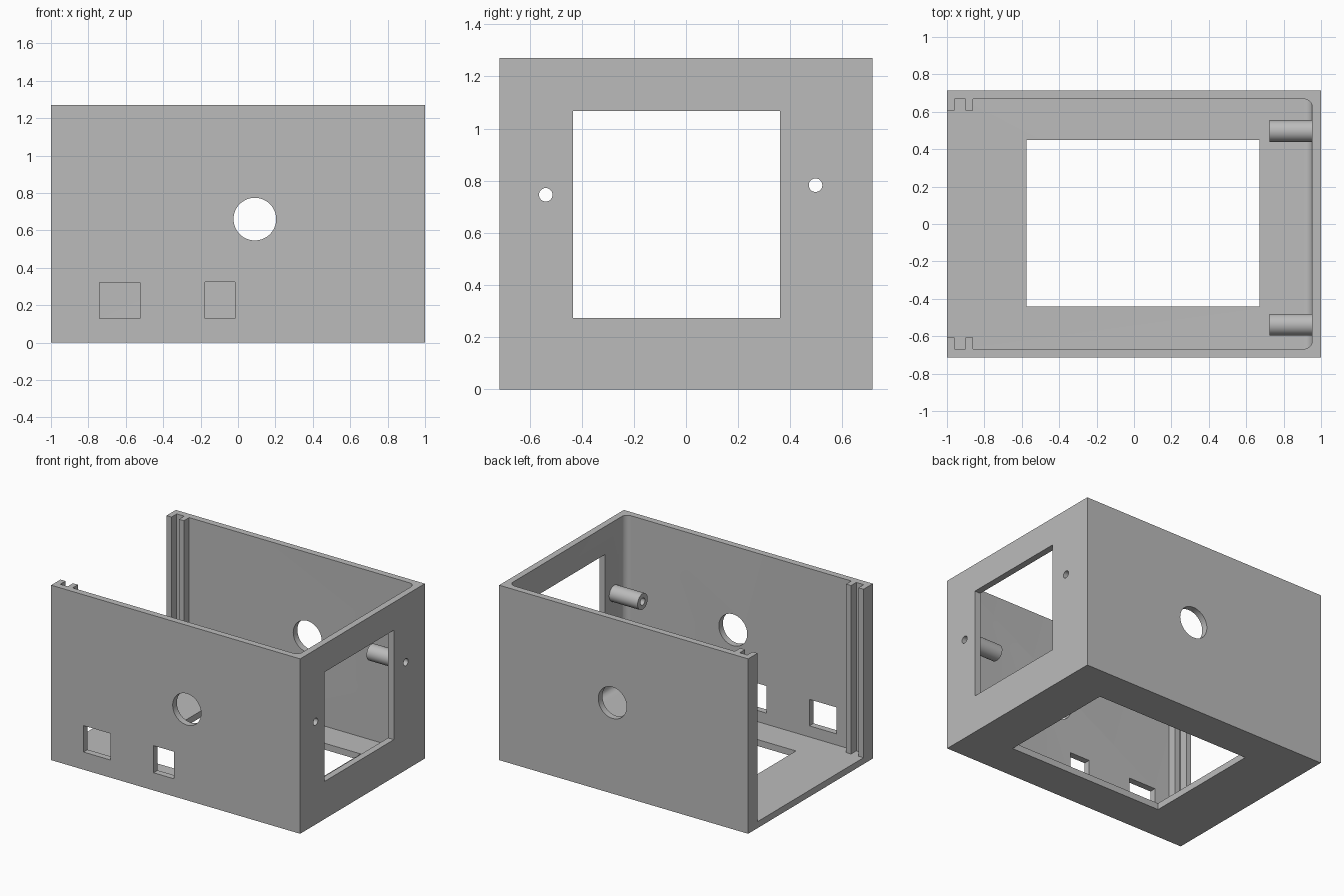
import bpy, bmesh, math
from mathutils import Matrix, Vector

if "Cube" in bpy.data.objects:
    bpy.data.objects.remove(bpy.data.objects["Cube"], do_unlink=True)

L, W, H, T = 1.0, 0.715, 1.27, 0.047   # half length, half width, height, wall

grey = bpy.data.materials.new("plain grey")
grey.use_nodes = True
colour = (0.5, 0.5, 0.5, 1)
grey.diffuse_color = colour
grey.node_tree.nodes["Principled BSDF"].inputs["Base Color"].default_value = colour


def finish(name, bm):
    mesh = bpy.data.meshes.new(name)
    bm.to_mesh(mesh)
    bm.free()
    mesh.materials.append(grey)
    obj = bpy.data.objects.new(name, mesh)
    bpy.context.collection.objects.link(obj)
    return obj


def box_bm(lo, hi):
    lo, hi = Vector(lo), Vector(hi)
    bm = bmesh.new()
    bmesh.ops.create_cube(bm, size=1)
    bmesh.ops.scale(bm, vec=hi - lo, verts=bm.verts)
    bmesh.ops.translate(bm, vec=(lo + hi) / 2, verts=bm.verts)
    return bm


def box(name, lo, hi):
    return finish(name, box_bm(lo, hi))


def rod(name, centre, radius, length, axis, sides=48):
    bm = bmesh.new()
    bmesh.ops.create_cone(bm, cap_ends=True, segments=sides, radius1=radius,
                          radius2=radius, depth=length)
    turn = Matrix.Rotation(math.pi / 2, 4, "Y" if axis == "X" else "X")
    bmesh.ops.transform(bm, matrix=Matrix.Translation(centre) @ turn, verts=bm.verts)
    return finish(name, bm)


def cut(target, cutters):
    # Subtract each cutter, bake the result, then drop the cutters
    for c in cutters:
        c.hide_render = True
        mod = target.modifiers.new("cut", "BOOLEAN")
        mod.operation, mod.solver, mod.object = "DIFFERENCE", "EXACT", c
    deps = bpy.context.evaluated_depsgraph_get()
    baked = bpy.data.meshes.new_from_object(target.evaluated_get(deps))
    target.modifiers.clear()
    target.data = baked
    for c in cutters:
        bpy.data.objects.remove(c, do_unlink=True)


def smooth(obj):
    bpy.ops.object.select_all(action="DESELECT")
    obj.select_set(True)
    bpy.context.view_layer.objects.active = obj
    bpy.ops.object.shade_smooth_by_angle(angle=math.radians(30))


# Cavity, open at the top and at the left end, rounded against the end wall
cavity_bm = box_bm((-L - 0.2, -W + T, T), (L - T, W - T, H + 0.2))
end_edges = [e for e in cavity_bm.edges
             if all(v.co.x > 0 for v in e.verts)
             and not all(v.co.z > H for v in e.verts)]
bmesh.ops.bevel(cavity_bm, geom=end_edges, offset=0.045, segments=8,
                profile=0.5, affect="EDGES")
cavity = finish("cavity_cutter", cavity_bm)

# Screw posts: (y, z)
posts = [(0.497, 0.783), (-0.538, 0.746)]
hole_r = 0.026

# Enclosure shell with its windows and holes
shell = box("enclosure_shell", (-L, -W, 0), (L, W, H))
cutters = [
    cavity,
    box("floor_window", (-0.575, -0.44, -0.1), (0.67, 0.45, 0.2)),
    box("end_window", (0.8, -0.433, 0.273), (1.1, 0.36, 1.067)),
    box("port_a", (-0.74, -0.8, 0.128), (-0.523, -0.6, 0.32)),
    box("port_b", (-0.177, -0.8, 0.128), (-0.015, -0.6, 0.325)),
    rod("round_hole", (0.09, 0, 0.66), 0.114, 2, "Y", 64),
]
cutters += [rod("screw_hole", (L, y, z), hole_r, 0.3, "X", 32) for y, z in posts]
cut(shell, cutters)
smooth(shell)

# Hollow screw posts on the end wall
for i, (y, z) in enumerate(posts):
    post = rod("screw_post_%d" % (i + 1), ((0.725 + L - T) / 2, y, z),
               0.058, L - T - 0.725, "X")
    cut(post, [rod("post_bore", (0.85, y, z), hole_r, 0.5, "X", 32)])
    smooth(post)

# Paired ribs forming the panel slots at the open end
for side, label in ((1, "back"), (-1, "front")):
    for x, place in ((-L, "outer"), (-0.9, "inner")):
        ys = sorted((side * (W - T), side * (W - 0.107)))
        box("%s_%s_slot_rib" % (label, place), (x, ys[0], T), (x + 0.04, ys[1], H))
